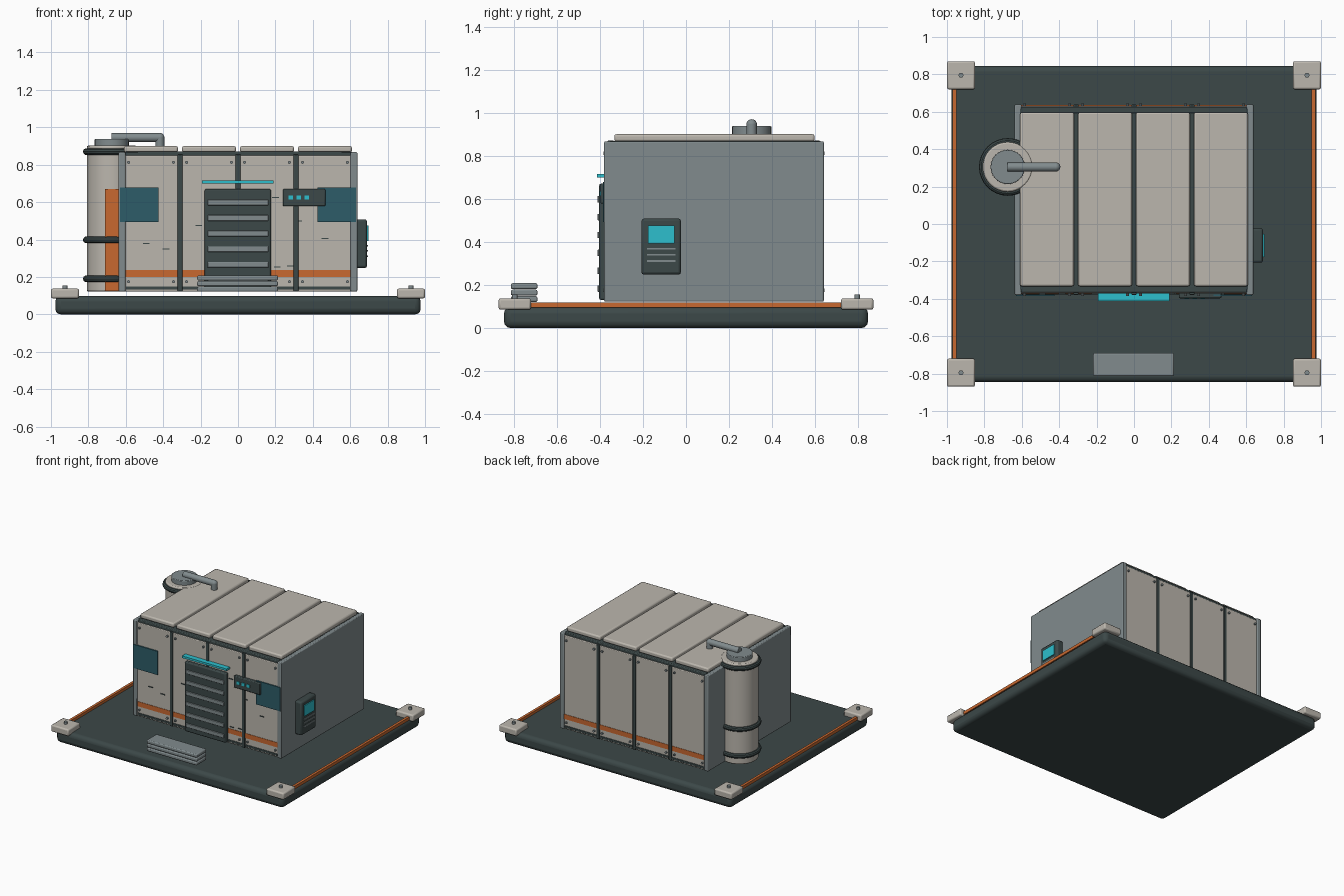
import bpy
from math import radians
from mathutils import Vector

cube = bpy.data.objects.get("Cube")
if cube:
    bpy.data.objects.remove(cube, do_unlink=True)


def material(name, r, g, b):
    m = bpy.data.materials.new(name)
    m.use_nodes = True
    m.diffuse_color = (r, g, b, 1)
    m.node_tree.nodes["Principled BSDF"].inputs["Base Color"].default_value = (r, g, b, 1)
    return m


BEIGE = material("beige_panel", 0.50, 0.47, 0.42)
GREY = material("steel_grey", 0.22, 0.26, 0.27)
DARK = material("dark_frame", 0.045, 0.065, 0.065)
ORANGE = material("orange_trim", 0.58, 0.14, 0.03)
CYAN = material("cyan_light", 0.026, 0.52, 0.61)
TEAL = material("teal_window", 0.026, 0.107, 0.14)


def finish(name, mat, bevel=0, segments=2):
    ob = bpy.context.object
    ob.name = name
    ob.data.materials.append(mat)
    if bevel:
        mod = ob.modifiers.new("bevel", 'BEVEL')
        mod.width, mod.segments = bevel, segments
    bpy.ops.object.shade_smooth_by_angle(angle=radians(35))
    return ob


def box(name, mat, x, y, z, bevel=0, segments=2):
    """Box from (low, high) ranges on each axis."""
    lo, hi = Vector((x[0], y[0], z[0])), Vector((x[1], y[1], z[1]))
    bpy.ops.mesh.primitive_cube_add(size=1, location=(lo + hi) / 2)
    bpy.context.object.scale = hi - lo
    bpy.ops.object.transform_apply(location=False, rotation=False, scale=True)
    return finish(name, mat, bevel, segments)


def rod(name, mat, start, end, radius, bevel=0, sides=24):
    """Cylinder between two points."""
    a, b = Vector(start), Vector(end)
    bpy.ops.mesh.primitive_cylinder_add(vertices=sides, radius=radius, depth=(b - a).length,
                                        location=(a + b) / 2)
    bpy.context.object.rotation_euler = (b - a).to_track_quat('Z', 'Y').to_euler()
    return finish(name, mat, bevel)


def span(centre, size):
    return centre - size / 2, centre + size / 2


# Base slab, corner pads and edge strips
box("base_slab", DARK, (-0.977, 0.977), (-0.845, 0.845), (0, 0.098), 0.03, 3)
for sx in (-1, 1):
    for sy in (-1, 1):
        px, py = sx * 0.925, sy * 0.795
        box("corner_pad", BEIGE, span(px, 0.15), span(py, 0.15), (0.085, 0.138), 0.01)
        rod("pad_bolt", GREY, (px, py, 0.13), (px, py, 0.155), 0.013, sides=12)
    box("edge_strip", ORANGE, span(sx * 0.96, 0.02), (-0.73, 0.73), (0.095, 0.118))

# Building core and side walls
box("building_core", DARK, (-0.61, 0.61), (-0.35, 0.615), (0.125, 0.868))
for sx, side in ((-1, "right"), (1, "left")):
    box(side + "_wall", GREY, span(sx * 0.62, 0.036), (-0.38, 0.64), (0.122, 0.867), 0.006)

# Wall panels, trim and bolts on front and back; s points outward
for s, face, side in ((-1, -0.372, "front"), (1, 0.632, "back")):
    def depth(inner, outer):
        return sorted((face + s * inner, face + s * outer))
    for i in range(4):
        cx = (i - 1.5) * 0.31
        box(side + "_panel", BEIGE, span(cx, 0.295), depth(-0.03, 0), (0.122, 0.85), 0.005)
        box(side + "_stripe", ORANGE, span(cx, 0.285), depth(-0.004, 0.003), (0.2, 0.237))
        for dx in (-0.12, 0.12):
            for z in (0.175, 0.812):
                x = cx + dx
                rod("panel_bolt", GREY, (x, face, z), (x, face + s * 0.012, z), 0.008, sides=10)
    for x in (-0.31, 0, 0.31):
        box(side + "_seam", DARK, span(x, 0.026), depth(-0.03, 0.007), (0.122, 0.855), 0.004)
    box(side + "_lower_rail", DARK, (-0.6, 0.6), depth(-0.02, 0.004), (0.132, 0.15), 0.003)
    box(side + "_upper_rail", DARK, (-0.604, 0.604), depth(-0.04, -0.006), (0.843, 0.87), 0.006)

# Roof panels
for i in range(4):
    box("roof_panel", BEIGE, span((i - 1.5) * 0.31, 0.288), (-0.333, 0.597), (0.865, 0.9), 0.01)

# Slatted door with light bar
box("door", DARK, (-0.178, 0.176), (-0.403, -0.37), (0.13, 0.67), 0.008)
for i in range(6):
    z = 0.598 - i * 0.083
    box("door_slat", GREY, (-0.163, 0.163), (-0.411, -0.395), span(z, 0.03), 0.003)
box("door_light", CYAN, (-0.192, 0.19), (-0.413, -0.37), (0.699, 0.715))

# Windows
for s in (-1, 1):
    box("window", TEAL, span(s * 0.528, 0.208), (-0.385, -0.376), (0.493, 0.677))

# Control strip beside the door
box("control_strip", DARK, (0.24, 0.467), (-0.397, -0.365), (0.578, 0.67), 0.006)
for x in (0.282, 0.325, 0.368):
    box("control_light", CYAN, span(x, 0.023), (-0.402, -0.395), span(0.625, 0.023))

# Scratches on the front panels
for x, z in ((-0.21, 0.475), (-0.49, 0.378), (-0.385, 0.35), (0.2, 0.625), (0.325, 0.5),
             (0.465, 0.405), (0.21, 0.253), (0.28, 0.258)):
    box("scratch", DARK, span(x, 0.036), (-0.377, -0.371), span(z, 0.006))

# Stacked entry steps
for i in range(3):
    z = 0.121 + i * 0.03
    box("entry_step", GREY, (-0.218, 0.213), (-0.813, -0.69), (z, z + 0.027), 0.007)

# Wall terminal on the left wall
box("terminal", DARK, (0.63, 0.69), (-0.207, -0.023), (0.248, 0.508), 0.012)
box("terminal_screen", CYAN, (0.688, 0.697), (-0.177, -0.053), (0.393, 0.475))
for z in (0.368, 0.34, 0.311):
    box("terminal_line", GREY, (0.688, 0.695), (-0.182, -0.048), span(z, 0.008))

# Storage tank with rings, cap and pipe
tx, ty = -0.675, 0.305
rod("tank", BEIGE, (tx, ty, 0.122), (tx, ty, 0.902), 0.133, 0.008, 32)
for z in (0.19, 0.398, 0.87):
    bpy.ops.mesh.primitive_torus_add(location=(tx, ty, z), major_radius=0.136, minor_radius=0.018,
                                     major_segments=32, minor_segments=10)
    finish("tank_ring", DARK)
box("tank_stripe", ORANGE, (-0.71, -0.638), (0.166, 0.2), (0.125, 0.67))
rod("tank_cap", GREY, (tx, ty, 0.895), (tx, ty, 0.937), 0.092, 0.004)
rod("outlet_pipe", GREY, (tx, ty, 0.945), (-0.418, ty, 0.945), 0.024, sides=16)
rod("pipe_drop", GREY, (-0.418, ty, 0.895), (-0.418, ty, 0.945), 0.024, sides=16)
bpy.ops.mesh.primitive_uv_sphere_add(segments=16, ring_count=10, radius=0.0245,
                                     location=(-0.418, ty, 0.945))
finish("pipe_elbow", GREY)
